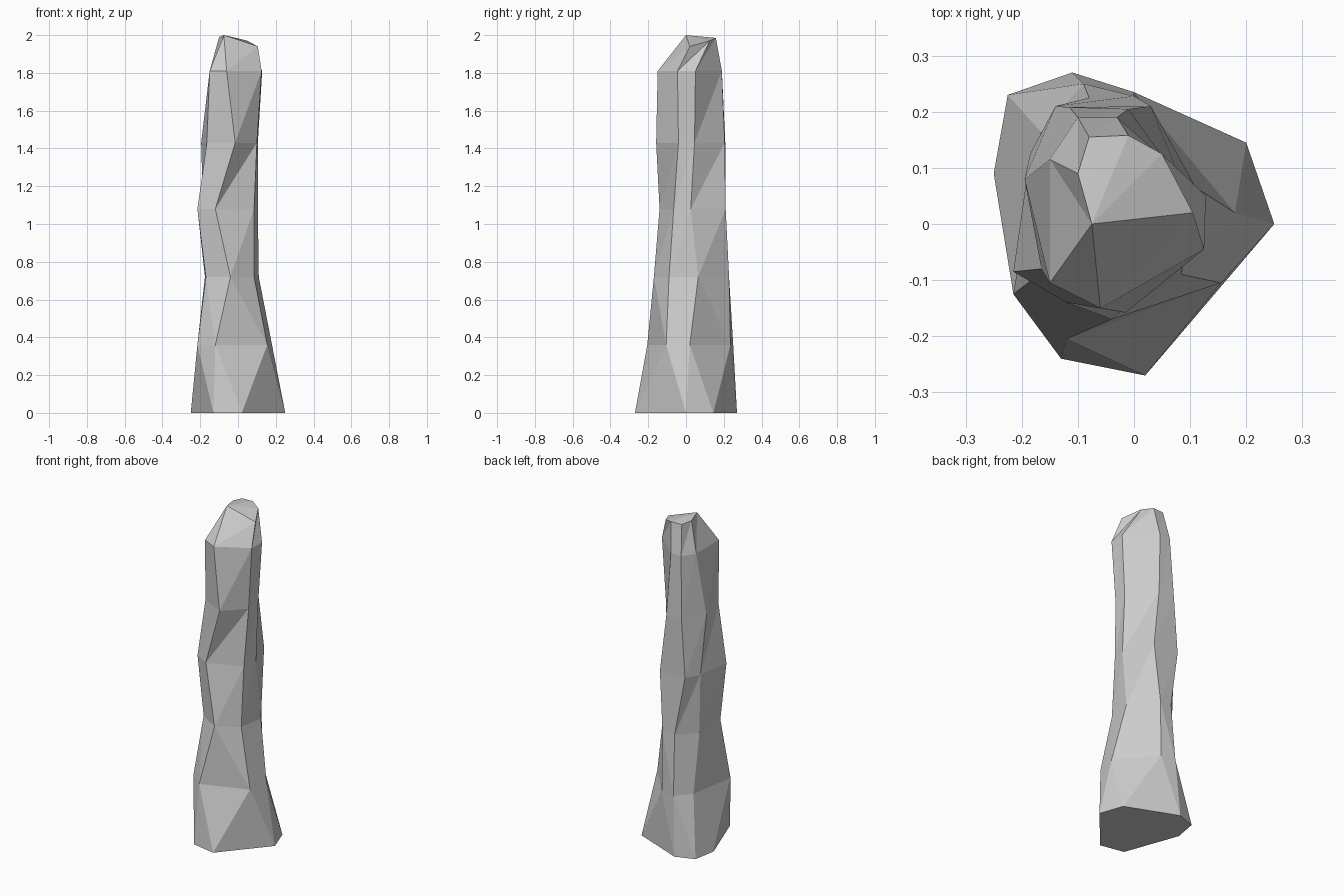
import bpy, bmesh

if "Cube" in bpy.data.objects:
    bpy.data.objects.remove(bpy.data.objects["Cube"])

# Seven-sided cross-sections, counter-clockwise from the front-left corner
SECTIONS = [
    (0.00, [(-.13, -.24), (.02, -.27), (.25, 0), (.2, .145), (-.11, .27), (-.225, .23), (-.25, .09)]),
    (0.36, [(-.12, -.205), (.155, -.105), (.18, .02), (0, .235), (-.09, .25), (-.166, .164), (-.215, -.125)]),
    (0.72, [(-.04, -.17), (.085, -.09), (.11, .065), (0, .228), (-.08, .225), (-.175, .12), (-.17, -.09)]),
    (1.08, [(-.12, -.14), (.085, -.065), (.105, .025), (.03, .21), (-.14, .21), (-.185, .125), (-.215, -.085)]),
    (1.43, [(-.015, -.158), (.1, -.04), (.105, .045), (-.01, .205), (-.115, .208), (-.195, .08), (-.165, -.08)]),
    (1.81, [(-.06, -.15), (.125, -.045), (.128, .05), (-.03, .19), (-.1, .19), (-.15, .115), (-.15, -.105)]),
    (2.00, [(-.075, 0), (.105, .02), (.05, .125), (-.01, .158), (-.08, .155), (-.1, .09), (-.075, 0)]),
]
TOP_DROP = [0, .06, .03, .015, .015, .01, 0]   # tilt of the broken tip
N = 7

bm = bmesh.new()
rings = [[bm.verts.new((x, y, z)) for x, y in pts] for z, pts in SECTIONS]
for v, drop in zip(rings[-1], TOP_DROP):
    v.co.z -= drop

# Facetted sides: each quad split along one diagonal
for r in range(len(rings) - 1):
    lo, hi = rings[r], rings[r + 1]
    for c in range(N):
        d = (c + 1) % N
        if r < 2:
            tris = [(lo[c], lo[d], hi[c]), (lo[d], hi[d], hi[c])]
        else:
            tris = [(lo[c], lo[d], hi[d]), (lo[c], hi[d], hi[c])]
        for t in tris:
            bm.faces.new(t)

# Flat base and fanned tip
bm.faces.new(rings[0][::-1])
tip = rings[-1]
for c in range(1, N - 2):
    bm.faces.new((tip[0], tip[c], tip[c + 1]))

bmesh.ops.remove_doubles(bm, verts=bm.verts, dist=0.001)
bmesh.ops.recalc_face_normals(bm, faces=bm.faces)
mesh = bpy.data.meshes.new("rock_pillar")
bm.to_mesh(mesh)
bm.free()
bpy.context.collection.objects.link(bpy.data.objects.new("rock_pillar", mesh))
